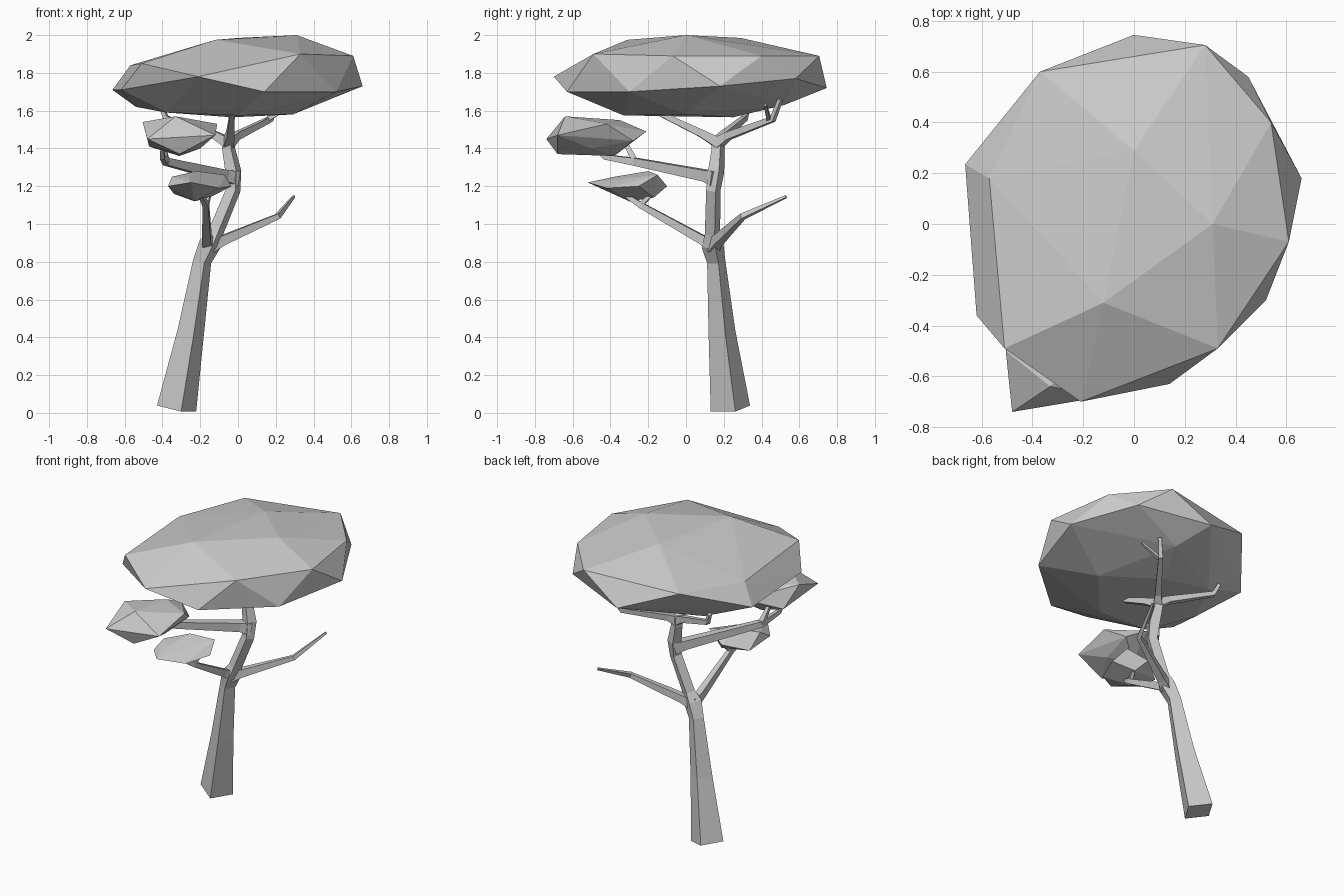
import bpy, bmesh, math
from mathutils import Vector


def finish(bm, name):
    bmesh.ops.recalc_face_normals(bm, faces=bm.faces)
    mesh = bpy.data.meshes.new(name)
    bm.to_mesh(mesh)
    bm.free()
    obj = bpy.data.objects.new(name, mesh)
    bpy.context.collection.objects.link(obj)
    return obj


def limb(name, points, phase=45, sides=4):
    """Tapered flat-sided tube through (x, y, z, radius) points."""
    bm = bmesh.new()
    pos = [Vector(p[:3]) for p in points]
    rings = []
    u = None
    for i, p in enumerate(pos):
        t = (pos[min(i + 1, len(pos) - 1)] - pos[max(i - 1, 0)]).normalized()
        if u is None:
            u = Vector((0, 0, 1)) if abs(t.z) < 0.7 else Vector((1, 0, 0))
        u = (u - t * u.dot(t)).normalized()
        v = t.cross(u)
        ring = []
        for k in range(sides):
            a = math.radians(phase) + 2 * math.pi * k / sides
            ring.append(bm.verts.new(p + (u * math.cos(a) + v * math.sin(a)) * points[i][3]))
        rings.append(ring)
    for r0, r1 in zip(rings, rings[1:]):
        for k in range(sides):
            n = (k + 1) % sides
            bm.faces.new((r0[k], r0[n], r1[n], r1[k]))
    bm.faces.new(rings[0][::-1])
    bm.faces.new(rings[-1])
    return finish(bm, name)


def foliage(name, points):
    """Faceted leaf clump: convex hull of a few corner points."""
    bm = bmesh.new()
    for p in points:
        bm.verts.new(p)
    res = bmesh.ops.convex_hull(bm, input=bm.verts)
    loose = [g for g in res["geom_interior"] if isinstance(g, bmesh.types.BMVert)]
    bmesh.ops.delete(bm, geom=loose, context='VERTS')
    return finish(bm, name)


# Trunk: leaning base, fork, then the kinked upper stem
limb("trunk", [(-.325, .235, .023, .108), (-.25, .19, .43, .073), (-.19, .16, .8, .05),
               (-.15, .14, .89, .06), (-.12, .14, .95, .042), (-.025, .145, 1.18, .04),
               (-.025, .16, 1.28, .045), (-.05, .17, 1.40, .036), (-.05, .17, 1.46, .04)], phase=13)

# Bare branch on the right
limb("bare_branch", [(-.15, .14, .88, .045), (-.09, .165, .91, .036),
                     (.21, .30, 1.04, .02), (.295, .53, 1.145, .009)])

# Branches and twigs carrying the two small clumps
limb("lower_branch", [(-.15, .14, .89, .045), (-.165, .08, .92, .034),
                      (-.17, -.24, 1.10, .022), (-.2, -.33, 1.16, .014)])
limb("lower_twig", [(-.17, -.24, 1.10, .018), (-.15, -.18, 1.16, .012)])
limb("middle_branch", [(-.02, .16, 1.24, .055), (-.07, .11, 1.255, .042),
                       (-.38, -.27, 1.33, .028), (-.40, -.43, 1.355, .018), (-.40, -.49, 1.41, .013)])
limb("middle_twig", [(-.38, -.27, 1.33, .025), (-.40, -.32, 1.43, .015)])

# Branches holding the crown
limb("crown_branch_front", [(-.05, .17, 1.43, .04), (-.04, .08, 1.48, .028), (-.03, -.15, 1.59, .018)])
limb("crown_branch_right", [(-.05, .17, 1.43, .04), (-.01, .22, 1.465, .028),
                            (.17, .46, 1.555, .02), (.21, .50, 1.66, .015)])
limb("crown_twig_right", [(.15, .44, 1.55, .016), (.29, .42, 1.63, .01)])
limb("crown_branch_left", [(-.05, .17, 1.43, .04), (-.12, .20, 1.47, .028),
                           (-.38, .31, 1.56, .02), (-.41, .33, 1.63, .015)])

# Crown and clumps
foliage("crown", [
    (0, .29, 1.985), (.31, 0, 2.0), (-.12, -.31, 1.975),
    (-.37, .6, 1.86), (0, .745, 1.72), (.28, .705, 1.89), (.45, .58, 1.77),
    (.54, .4, 1.89), (.66, .18, 1.73), (.61, -.07, 1.89), (.52, -.3, 1.70),
    (.33, -.49, 1.90), (.14, -.63, 1.70), (-.21, -.70, 1.78), (-.51, -.49, 1.85),
    (-.62, -.36, 1.71), (-.665, .235, 1.71), (-.57, .18, 1.84),
    (-.54, -.05, 1.62), (-.38, -.33, 1.59), (0, -.33, 1.575), (.29, 0, 1.58),
    (-.03, .25, 1.565), (.1, .52, 1.63), (-.35, .3, 1.59)])
foliage("upper_clump", [
    (-.48, -.74, 1.45), (-.33, -.64, 1.57), (-.12, -.68, 1.47), (-.505, -.5, 1.54),
    (-.3, -.35, 1.55), (-.11, -.42, 1.53), (-.28, -.21, 1.49), (-.47, -.38, 1.41),
    (-.31, -.68, 1.37), (-.31, -.38, 1.36), (-.17, -.28, 1.44), (-.2, -.5, 1.40)])
foliage("lower_clump", [
    (-.25, -.52, 1.22), (-.37, -.38, 1.20), (-.35, -.3, 1.25), (-.22, -.2, 1.28),
    (-.07, -.15, 1.26), (-.035, -.25, 1.20), (-.2, -.1, 1.20), (-.1, -.42, 1.19),
    (-.23, -.3, 1.12), (-.15, -.17, 1.14), (-.34, -.2, 1.16), (-.26, -.38, 1.25)])
